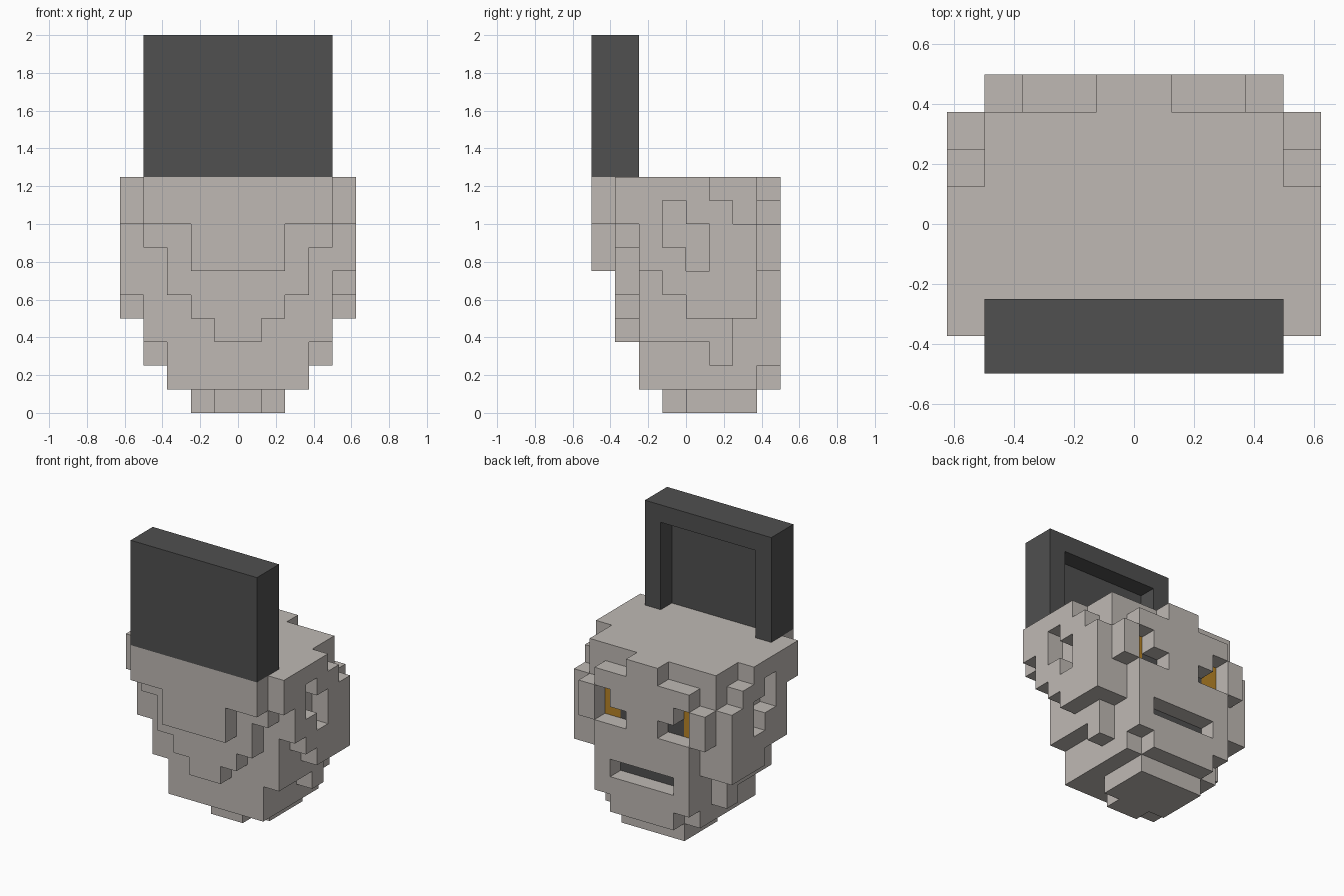
import bpy, bmesh
from mathutils import Vector

U = 0.125  # block size

cube = bpy.data.objects.get("Cube")
if cube:
    bpy.data.objects.remove(cube, do_unlink=True)


def material(name, rgb):
    mat = bpy.data.materials.new(name)
    mat.use_nodes = True
    mat.diffuse_color = (*rgb, 1)
    mat.node_tree.nodes["Principled BSDF"].inputs["Base Color"].default_value = (*rgb, 1)
    return mat


BONE = material("pale_stone", (0.52, 0.485, 0.455))
DARK = material("charcoal", (0.08, 0.08, 0.08))
GOLD = material("amber", (0.48, 0.23, 0.02))


def block(x, y, z):
    """All block cells inside three integer ranges."""
    return {(i, j, k) for i in range(*x) for j in range(*y) for k in range(*z)}


def wide(half, y, z):
    return block((-half, half), y, z)


def finish(name, bm, mat):
    mesh = bpy.data.meshes.new(name)
    bm.to_mesh(mesh)
    bm.free()
    mesh.materials.append(mat)
    obj = bpy.data.objects.new(name, mesh)
    bpy.context.collection.objects.link(obj)
    return obj


def shell(name, cells, mat):
    """Outer skin of a set of cells, with flat areas merged."""
    bm = bmesh.new()
    for cell in cells:
        for axis in range(3):
            for side in (0, 1):
                near = list(cell)
                near[axis] += 2 * side - 1
                if tuple(near) in cells:
                    continue
                a, b = (axis + 1) % 3, (axis + 2) % 3
                ring = []
                for da, db in ((0, 0), (1, 0), (1, 1), (0, 1)):
                    p = Vector(cell)
                    p[axis] += side
                    p[a] += da
                    p[b] += db
                    ring.append(bm.verts.new(p * U))
                bm.faces.new(ring if side else ring[::-1])
    bmesh.ops.remove_doubles(bm, verts=bm.verts[:], dist=0.001)
    bmesh.ops.dissolve_limit(bm, angle_limit=0.01, verts=bm.verts[:], edges=bm.edges[:])
    return finish(name, bm, mat)


def plate(name, x0, x1, z0, z1, mat, y=3 * U, thick=0.006):
    """Thin painted plate on a recessed wall."""
    bm = bmesh.new()
    bmesh.ops.create_cube(bm, size=1)
    for v in bm.verts:
        v.co = (U * (x0 + (v.co.x + 0.5) * (x1 - x0)),
                y + (v.co.y + 0.5) * thick,
                U * (z0 + (v.co.z + 0.5) * (z1 - z0)))
    return finish(name, bm, mat)


# Skull core, from chin to crown
head = wide(1, (-1, 3), (0, 1)) | wide(2, (0, 3), (0, 1))
head |= wide(3, (-2, 3), (1, 4))
head |= wide(4, (1, 2), (2, 3)) | wide(4, (-2, 2), (3, 4))
head |= wide(4, (-2, 3), (4, 10))

# Stepped layers on the front
for half, z0, z1 in ((5, 8, 10), (4, 7, 8), (3, 5, 7), (2, 4, 5), (1, 3, 4)):
    head |= wide(half, (-3, -2), (z0, z1))
head |= wide(4, (-4, -3), (8, 10)) | wide(2, (-4, -3), (6, 8))

# Face layer at the rear, with cheekbones and brow
for half, z0, z1 in ((2, 1, 2), (3, 2, 6), (4, 6, 8), (3, 8, 9), (1, 9, 10)):
    head |= wide(half, (3, 4), (z0, z1))

# Stepped side layers: start, end, bottom, top of each column
SIDE = ((-2, -1, 6, 10), (-1, 0, 5, 10), (0, 1, 4, 10), (1, 2, 4, 9), (2, 3, 4, 8))
for x in ((4, 5), (-5, -4)):
    for y0, y1, z0, z1 in SIDE:
        head |= block(x, (y0, y1), (z0, z1))
    # Ear recess
    head -= block(x, (-1, 0), (7, 9)) | block(x, (0, 1), (6, 8))
head |= block((-5, -4), (-2, -1), (5, 6))

# Eye sockets and mouth
for outer, both in (((2, 3), (1, 3)), ((-3, -2), (-3, -1))):
    head -= block(outer, (3, 4), (6, 8)) | block(both, (3, 4), (6, 7))
head -= wide(2, (3, 4), (3, 4))
shell("head", head, BONE)

# Painted eyes and mouth lining
for side, s in (("left", 1), ("right", -1)):
    plate(side + "_iris", *sorted((2 * s, 3 * s)), 6, 8, GOLD)
    plate(side + "_pupil", *sorted((s, 2 * s)), 6, 8, DARK)
plate("mouth_lining", -2, 2, 3, 4, DARK)

# Tall panel on the crown, hollowed at the rear
panel = wide(4, (-4, -2), (10, 16)) - wide(3, (-3, -2), (10, 15))
shell("crown_panel", panel, DARK)
